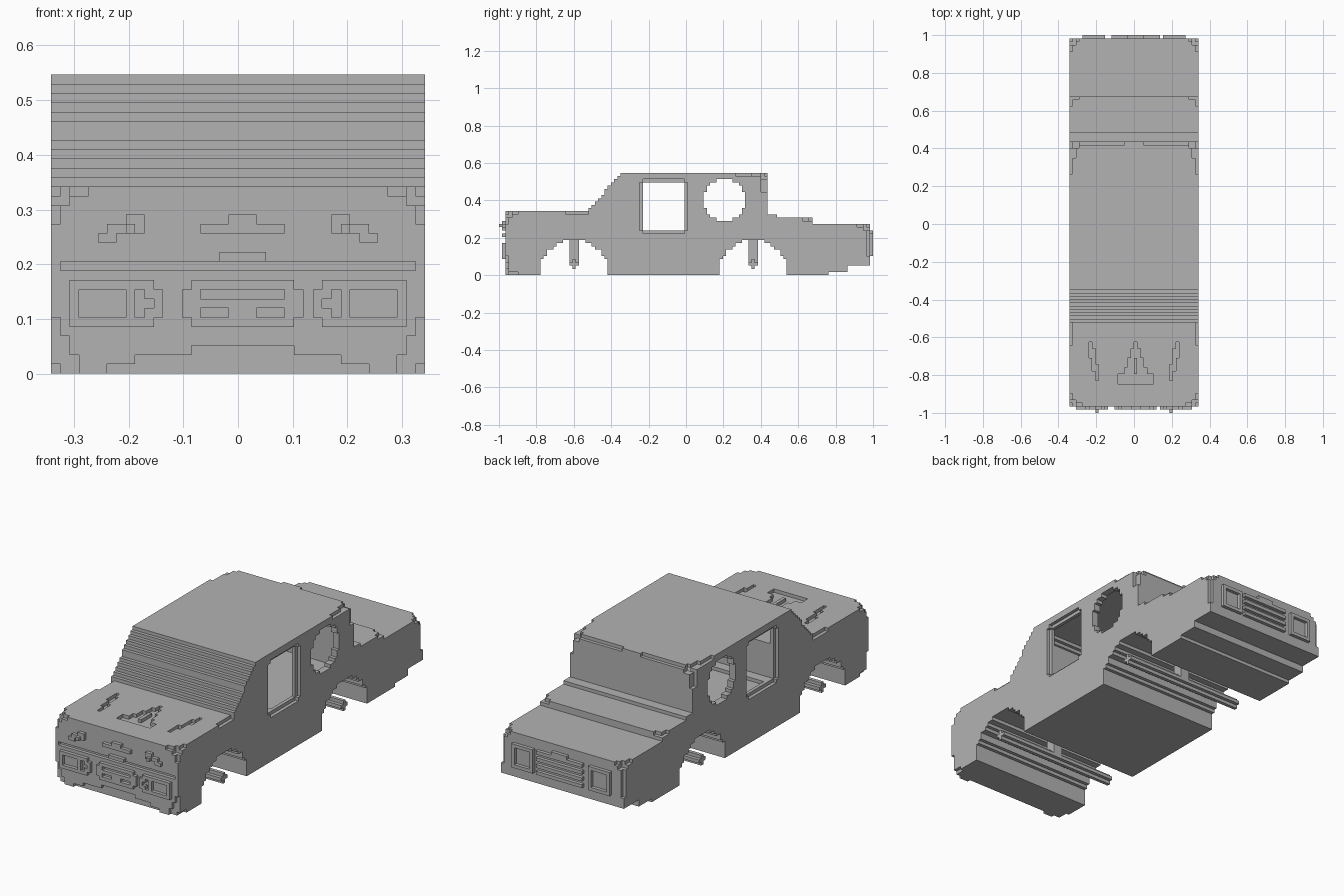
import bpy, bmesh, math

if "Cube" in bpy.data.objects:
    bpy.data.objects.remove(bpy.data.objects["Cube"])

U = 2 / 117          # one block; y is counted in blocks from the nose
COLS = 117

grey = bpy.data.materials.new("plain_grey")
grey.use_nodes = True
grey.diffuse_color = (0.45, 0.45, 0.45, 1)
grey.node_tree.nodes["Principled BSDF"].inputs["Base Color"].default_value = (0.45, 0.45, 0.45, 1)


def point(x, i, z):
    return (x * U, i * U - 1, z * U)


def finish(name, bm):
    bmesh.ops.recalc_face_normals(bm, faces=bm.faces)
    mesh = bpy.data.meshes.new(name)
    bm.to_mesh(mesh)
    bm.free()
    mesh.materials.append(grey)
    obj = bpy.data.objects.new(name, mesh)
    bpy.context.scene.collection.objects.link(obj)
    return obj


def prism(name, columns, x0, x1):
    """Extrude a stepped side outline given as (start, end, bottom, top) columns."""
    top, low = [], []
    for a, b, lo, hi in columns:
        top += [(a, hi), (b, hi)]
        low += [(a, lo), (b, lo)]
    outline = []
    for p in top + low[::-1]:
        if not outline or outline[-1] != p:
            outline.append(p)
    bm = bmesh.new()
    face = bm.faces.new([bm.verts.new(point(x0, i, z)) for i, z in outline])
    side = bmesh.ops.extrude_face_region(bm, geom=[face])["geom"]
    bmesh.ops.translate(bm, vec=((x1 - x0) * U, 0, 0),
                        verts=[v for v in side if isinstance(v, bmesh.types.BMVert)])
    return finish(name, bm)


def blocks(name, boxes, mirror=False):
    """Boxes given as (x0, x1, i0, i1, z0, z1) in one object."""
    bm = bmesh.new()
    for x0, x1, i0, i1, z0, z1 in boxes:
        spans = [(x0, x1), (-x1, -x0)] if mirror else [(x0, x1)]
        for a, b in spans:
            made = bmesh.ops.create_cube(bm, size=1)["verts"]
            for v in made:
                v.co = point(a if v.co.x < 0 else b,
                             i0 if v.co.y < 0 else i1,
                             z0 if v.co.z < 0 else z1)
    return finish(name, bm)


# Body side outline: bonnet, stepped windscreen, roof, two deck levels, wheel arches
AXLES = (23.5, 79.5)


def top_of(i):
    if i < 28:
        return 20
    if i < 38:
        return i - 7 if i < 33 else i - 6
    for end, height in ((84, 32), (87, 19), (98, 18)):
        if i < end:
            return height
    return 16


def bottom_of(i):
    for c in AXLES:
        d = abs(i + 0.5 - c)
        if d < 10.6:
            return round(math.sqrt(121 - d * d))
    return 0 if i < 103 else 1 if i < 109 else 3


body = prism("body_shell", [(i, i + 1, bottom_of(i), top_of(i)) for i in range(2, 116)], -20, 20)
cutters = []

# Hollow cabin with a dashboard step left in front
cabin = []
for i in range(36, 82):
    floor = 24 if i < 47 else 23 if i < 48 else 13
    cabin.append((i, i + 1, floor, min(31, i - 9)))
cutters.append(prism("cabin_cutter", cabin, -18, 18))

# Round rear side windows
disc = []
for i in range(64, 77):
    h = round(math.sqrt(6.7 ** 2 - (i - 70) ** 2) + 0.5) - 0.5
    disc.append((i, i + 1, 23.5 - h, 23.5 + h))
cutters.append(prism("round_window_cutter", disc, -21, 21))


def cut(boxes, mirror=False):
    for b in boxes:
        cutters.append(blocks("cutter", [b]))
        if mirror:
            cutters.append(blocks("cutter", [(-b[1], -b[0]) + b[2:]]))


# Square door windows: open middle with a recessed frame
cut([(-21, 21, 45, 58, 14, 29)])
cut([(19, 21, 44, 59, 14, 29), (19, 21, 45, 58, 13, 30)], True)

# Bonnet vents
cut([(-5, 6, 9, 12, 19, 21), (-3, 4, 12, 14, 19, 21), (-2, 3, 14, 17, 19, 21),
     (-1, 2, 17, 20, 19, 21), (0, 1, 20, 22, 19, 21)])
cut([(13, 14, 17, 22, 19, 21), (12, 13, 13, 20, 19, 21), (11, 12, 10, 15, 19, 21)], True)

# Nose seam and stepped chin
cut([(-19, 19, 1, 3, 11, 12), (-5, 6, 1, 3, -1, 3), (-11, 11, 1, 3, -1, 2), (-14, 14, 1, 3, -1, 1)])

# Softened nose corners and bonnet edges
cut([(16, 21, 1, 3, 19, 21), (18, 21, 1, 4, 18, 21), (19, 21, 1, 6, 19, 21),
     (19, 21, 1, 3, 16, 21), (19, 21, 21, 28, 19, 21),
     (19, 21, 1, 3, -1, 6), (18, 21, 1, 3, -1, 4), (17, 21, 1, 3, -1, 2), (19, 21, 1, 6, -1, 1)], True)

# Softened roof, deck and tail corners
cut([(19, 21, 74, 85, 31, 33), (18, 21, 79, 85, 31, 33), (17, 21, 82, 85, 30, 33),
     (19, 21, 82, 85, 26, 33), (3, 21, 83, 85, 31, 33),
     (19, 21, 95, 99, 17, 19), (17, 21, 97, 99, 17, 19),
     (19, 21, 112, 117, 15, 17), (17, 21, 115, 117, 15, 17),
     (18, 21, 114, 117, 14, 17), (19, 21, 115, 117, 6, 17)], True)

for c in cutters:
    mod = body.modifiers.new("cut", "BOOLEAN")
    mod.operation = "DIFFERENCE"
    mod.solver = "EXACT"
    mod.object = c
    c.hide_render = True

# Bake the cuts and drop the cutters
bpy.context.view_layer.update()
baked = bpy.data.meshes.new_from_object(body.evaluated_get(bpy.context.evaluated_depsgraph_get()))
body.modifiers.clear()
body.data = baked
baked.materials.clear()
baked.materials.append(grey)
for c in cutters:
    bpy.data.objects.remove(c)

# Island inside the middle bonnet vent
blocks("bonnet_vent_island", [(0, 1, 12, 17, 18.9, 20)])

# Headlight frames with two sunken lenses each
blocks("headlight_frames", [(9, 17, 1, 2.1, 5, 6), (9, 17, 1, 2.1, 9, 10), (17, 18, 1, 2.1, 5, 10),
                            (11, 12, 1, 2.1, 6, 9), (8, 9, 1, 2.1, 6, 9), (9, 10, 1, 2.1, 8, 9),
                            (9, 10, 1, 2.1, 6, 7)], True)

# Front grille with two slots
blocks("front_grille", [(-5, 6, 1, 2.1, z, z + 1) for z in (5, 7, 9)]
       + [(x, x + 1, 1, 2.1, 5, 10) for x in (-5, 5)]
       + [(x, x + 1, 1, 2.1, 6, 9) for x in (-6, 6)] + [(-1, 2, 1, 2.1, 6, 7)])

# Small raised trim on the nose
blocks("nose_trim", [(-4, 5, 1, 2.1, 15, 16), (-1, 2, 1, 2.1, 15, 17), (-2, 3, 1, 2.1, 12, 13)])
blocks("side_marker", [(13, 15, 1, 2.1, 14, 15), (10, 14, 1, 2.1, 15, 16),
                       (10, 12, 1, 2.1, 16, 17), (11, 12, 0, 1.1, 15, 16)], True)

# Tail lamps and slatted rear panel
blocks("tail_lamps", [(9, 16, 115.9, COLS, 6, 7), (9, 16, 115.9, COLS, 12, 13),
                      (9, 10, 115.9, COLS, 7, 12), (15, 16, 115.9, COLS, 7, 12)], True)
blocks("rear_slats", [(-7, 8, 115.9, COLS, z, z + 1) for z in (6, 8, 10, 12)]
       + [(-2, 3, 115.9, COLS, 13, 14)])

# Axles with a plus section, each hung from a central strut
for label, c in zip(("front", "rear"), AXLES):
    blocks(label + "_axle", [(-20, 20, c - 1.5, c + 1.5, 3, 4), (-20, 20, c - 0.5, c + 0.5, 2, 5)])
    blocks(label + "_strut", [(-1.5, 1.5, c - 1.5, c + 1.5, 4, 11.1)])
